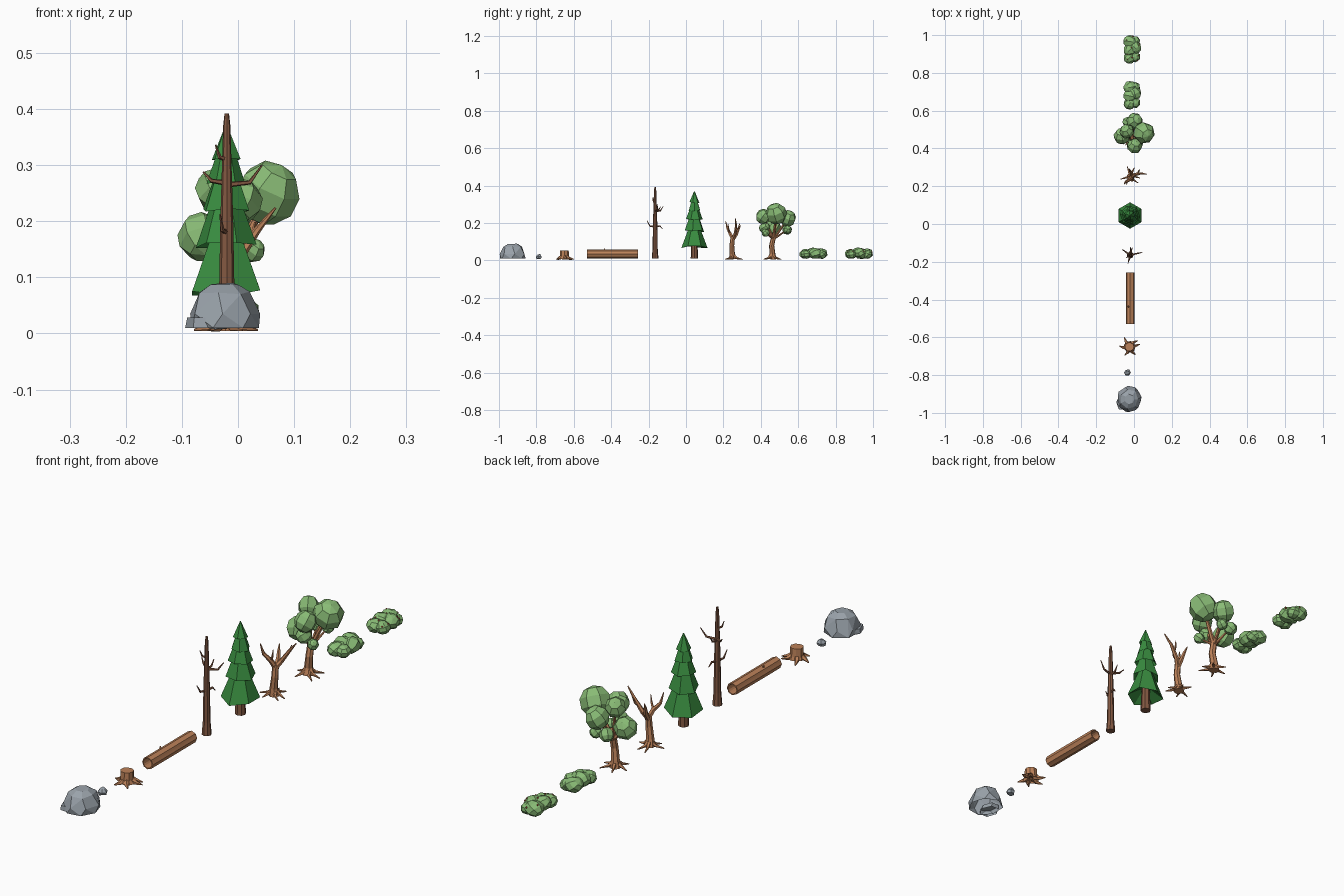
import bpy, bmesh, math, random
from mathutils import Vector, Matrix

if "Cube" in bpy.data.objects:
    bpy.data.objects.remove(bpy.data.objects["Cube"])

random.seed(4)


def mat(name, r, g, b):
    m = bpy.data.materials.new(name)
    m.diffuse_color = (r, g, b, 1)
    m.use_nodes = True
    m.node_tree.nodes["Principled BSDF"].inputs["Base Color"].default_value = m.diffuse_color
    return m


PINE = mat("pine green", 0.04, 0.26, 0.05)
LEAF = mat("leaf green", 0.25, 0.50, 0.18)
BARK = mat("bark brown", 0.50, 0.22, 0.10)
DARK = mat("dark bark", 0.23, 0.10, 0.055)
STONE = mat("stone grey", 0.32, 0.36, 0.40)
BERRY = mat("berry red", 0.45, 0.09, 0.05)


def finish(name, bm, material, open_base=False):
    bmesh.ops.recalc_face_normals(bm, faces=bm.faces)
    if open_base:
        base = [f for f in bm.faces if f.normal.z < -0.95 and f.calc_center_median().z < 0.012]
        bmesh.ops.delete(bm, geom=base, context='FACES')
    me = bpy.data.meshes.new(name)
    bm.to_mesh(me)
    bm.free()
    me.materials.append(material)
    ob = bpy.data.objects.new(name, me)
    bpy.context.collection.objects.link(ob)
    return ob


def tube(bm, path, radii, n=6, flat=False, phase=0.0, jitter=0.0, ridge=0.0, caps=True):
    """Tapered tube along a path; flat keeps all rings perpendicular to the overall direction."""
    path = [Vector(p) for p in path]
    main = (path[-1] - path[0]).normalized()
    ref = Vector((1, 0, 0)) if abs(main.x) < 0.7 else Vector((0, 1, 0))
    rings = []
    for i, p in enumerate(path):
        t = main if flat else (path[min(i + 1, len(path) - 1)] - path[max(i - 1, 0)]).normalized()
        u = (ref - t * ref.dot(t)).normalized()
        v = t.cross(u)
        ring = []
        for k in range(n):
            a = math.tau * k / n + phase
            r = radii[i] * (1 + random.uniform(-jitter, jitter) - ridge * (k % 2))
            ring.append(bm.verts.new(p + (u * math.cos(a) + v * math.sin(a)) * r))
        rings.append(ring)
    for a, b in zip(rings, rings[1:]):
        for k in range(n):
            bm.faces.new((a[k], a[(k + 1) % n], b[(k + 1) % n], b[k]))
    if caps:
        bm.faces.new(rings[0])
        bm.faces.new(rings[-1])
    return rings


def blob(bm, x, y, z, r, squash=1.0):
    """Faceted clump: a coarse sphere tipped at random."""
    m = (Matrix.Translation((x, y, z)) @ Matrix.Diagonal((1, 1, squash, 1))
         @ Matrix.Rotation(random.uniform(0, 6), 4, 'Z') @ Matrix.Rotation(random.uniform(0.2, 1.2), 4, 'X'))
    bmesh.ops.create_uvsphere(bm, u_segments=7, v_segments=5, radius=r, matrix=m)


def roots(bm, x, y, inner, reach, n, top):
    for i in range(n):
        a = math.tau * i / n + random.uniform(-0.25, 0.25)
        b = a + random.uniform(-0.3, 0.3)
        d = reach * random.uniform(0.85, 1.1)
        tube(bm, [(x + inner * 0.4 * math.cos(a), y + inner * 0.4 * math.sin(a), top),
                  (x + inner * 1.3 * math.cos(a), y + inner * 1.3 * math.sin(a), top * 0.5),
                  (x + d * math.cos(b), y + d * math.sin(b), 0.006)],
             [inner * 0.5, inner * 0.32, 0.002], 5)


def rock(bm, x, y, rx, ry, rings, n):
    pts = []
    for z, s in rings:
        off = random.uniform(-0.2, 0.2)
        for k in range(n):
            a = math.tau * k / n + off
            j = random.uniform(0.92, 1.05) * s
            pts.append(bm.verts.new((x + rx * j * math.cos(a), y + ry * j * math.sin(a),
                                     z + random.uniform(-0.003, 0.003) * (s < 0.9))))
    res = bmesh.ops.convex_hull(bm, input=pts)
    junk = [e for e in res["geom_interior"] if isinstance(e, bmesh.types.BMVert)]
    bmesh.ops.delete(bm, geom=junk, context='VERTS')
    bmesh.ops.dissolve_limit(bm, angle_limit=0.2, verts=bm.verts, edges=bm.edges)


# Boulder with a low ledge, and a pebble
bm = bmesh.new()
rock(bm, -0.024, -0.927, 0.066, 0.073, [(0.01, 1.0), (0.035, 0.95), (0.072, 0.73), (0.089, 0.38)], 7)
finish("boulder", bm, STONE, True)
bm = bmesh.new()
rock(bm, -0.060, -0.945, 0.036, 0.045, [(0.01, 1.0), (0.028, 0.92)], 6)
finish("boulder_ledge", bm, STONE, True)
bm = bmesh.new()
rock(bm, -0.035, -0.787, 0.019, 0.018, [(0.01, 0.8), (0.02, 1.0), (0.032, 0.5)], 6)
finish("pebble", bm, STONE)

# Stump with roots
bm = bmesh.new()
tube(bm, [(-0.024, -0.65, 0.008), (-0.024, -0.65, 0.022), (-0.024, -0.65, 0.053)],
     [0.031, 0.025, 0.024], 9, True, jitter=0.05)
roots(bm, -0.024, -0.65, 0.025, 0.055, 6, 0.022)
finish("stump", bm, BARK, True)

# Hollow log with ridged bark and a twig stub
bm = bmesh.new()
ends = [(-0.02, -0.53, 0.035), (-0.02, -0.257, 0.035)]
outer = tube(bm, ends, [0.0235, 0.0235], 16, ridge=0.09, caps=False)
inner = tube(bm, ends, [0.018, 0.018], 16, caps=False)
for o, i in zip(outer, inner):
    for k in range(16):
        bm.faces.new((o[k], o[(k + 1) % 16], i[(k + 1) % 16], i[k]))
tube(bm, [(-0.025, -0.44, 0.05), (-0.032, -0.435, 0.062)], [0.005, 0.003], 5)
finish("hollow_log", bm, BARK)

# Bare pine: straight trunk and short bent branches
bm = bmesh.new()
X, Y = -0.02, -0.165
tube(bm, [(X, Y, 0.01), (X, Y, 0.06), (X, Y, 0.2), (X, Y, 0.37), (X, Y, 0.392)],
     [0.018, 0.014, 0.0115, 0.0065, 0.004], 8, True)
for z, tip in [(0.265, (0.043, -0.15, 0.300)), (0.268, (-0.062, -0.135, 0.288)),
               (0.310, (-0.040, -0.178, 0.336)), (0.262, (-0.018, -0.122, 0.288)),
               (0.180, (-0.032, -0.208, 0.212)), (0.180, (-0.010, -0.125, 0.168))]:
    s, t = Vector((X, Y, z)), Vector(tip)
    mid = s.lerp(t, 0.65)
    mid.z = z + 0.004
    tube(bm, [s, mid, t], [0.0055, 0.004, 0.0015], 5)
finish("bare_pine", bm, DARK)

# Pine: six-sided skirts over a trunk
bm = bmesh.new()
tube(bm, [(-0.021, 0.045, 0.01), (-0.021, 0.045, 0.1), (-0.021, 0.045, 0.3)], [0.02, 0.016, 0.006], 8, True)
finish("pine_trunk", bm, DARK)
bm = bmesh.new()
for i, (z0, z1, r0, r1) in enumerate([(0.07, 0.185, 0.070, 0.026), (0.155, 0.25, 0.055, 0.021),
                                      (0.22, 0.295, 0.045, 0.017), (0.268, 0.335, 0.035, 0.012),
                                      (0.312, 0.37, 0.027, 0.002)]):
    rings = tube(bm, [(-0.021, 0.045, z0 + 0.035), (-0.021, 0.045, z0), (-0.021, 0.045, z1)],
                 [r1 * 0.8, r0, r1], 6, True, phase=math.pi / 6 + (0, 0.35, 0.1, 0.5, 0.2)[i])
    for v in rings[1]:
        v.co.z += random.uniform(-0.005, 0.007)
finish("pine_skirts", bm, PINE)

# Bare twisted tree
bm = bmesh.new()
tube(bm, [(-0.018, 0.25, 0.006), (-0.018, 0.247, 0.035), (-0.012, 0.245, 0.08), (-0.012, 0.25, 0.125)],
     [0.021, 0.015, 0.013, 0.012], 7)
for path in [[(-0.012, 0.25, 0.115), (0.005, 0.262, 0.140), (0.035, 0.268, 0.185), (0.067, 0.264, 0.224)],
             [(-0.012, 0.25, 0.115), (-0.024, 0.235, 0.145), (-0.045, 0.222, 0.170), (-0.052, 0.212, 0.21)],
             [(-0.012, 0.25, 0.11), (-0.015, 0.27, 0.14), (-0.02, 0.28, 0.165), (-0.025, 0.292, 0.188)]]:
    tube(bm, path, [0.011, 0.009, 0.0065, 0.002], 6)
for path in [[(0.018, 0.262, 0.158), (0.025, 0.28, 0.175), (0.03, 0.288, 0.198)],
             [(-0.022, 0.235, 0.147), (-0.01, 0.228, 0.168), (-0.005, 0.225, 0.195)]]:
    tube(bm, path, [0.005, 0.004, 0.0015], 5)
roots(bm, -0.018, 0.25, 0.018, 0.055, 6, 0.024)
finish("bare_tree", bm, BARK)

# Leafy tree: forked trunk and leaf clumps
clumps = [(0.053, 0.482, 0.250, 0.056), (0.003, 0.545, 0.225, 0.043), (-0.064, 0.465, 0.172, 0.043),
          (0.003, 0.413, 0.235, 0.040), (-0.038, 0.49, 0.255, 0.038), (0.027, 0.425, 0.148, 0.021),
          (-0.01, 0.42, 0.175, 0.029), (-0.035, 0.54, 0.165, 0.026), (0.01, 0.543, 0.165, 0.022)]
bm = bmesh.new()
top = Vector((-0.012, 0.468, 0.125))
tube(bm, [(-0.018, 0.46, 0.006), (-0.018, 0.462, 0.035), (-0.012, 0.458, 0.08), top],
     [0.023, 0.016, 0.014, 0.013], 7)
for x, y, z, r in clumps:
    c = Vector((x, y, z))
    mid = top.lerp(c, 0.5) + Vector((0, 0, -0.006))
    w = 0.004 + r * 0.1
    tube(bm, [top - Vector((0, 0, 0.012)), mid, c], [w, w * 0.8, w * 0.4], 6)
roots(bm, -0.018, 0.46, 0.019, 0.055, 6, 0.026)
finish("leafy_tree_trunk", bm, BARK)
bm = bmesh.new()
for x, y, z, r in clumps:
    blob(bm, x, y, z, r * 1.04)
finish("leafy_tree_clumps", bm, LEAF)

# Two bushes, the second with berries
bush = [(-0.018, 0.043, 0.037, 0.036), (0.006, 0.012, 0.037, 0.037), (-0.02, -0.002, 0.042, 0.034),
        (-0.020, -0.042, 0.035, 0.033), (0.008, -0.038, 0.033, 0.030), (0.008, 0.045, 0.031, 0.028)]
for name, cy in [("plain_bush", 0.68), ("berry_bush", 0.923)]:
    bm = bmesh.new()
    for x, dy, z, r in bush:
        blob(bm, x - 0.003, cy + dy, z, r, 0.82)
    finish(name, bm, LEAF)
bm = bmesh.new()
for x, dy, z, r in bush:
    for k in range(2):
        a, e = random.uniform(0, 6.28), random.uniform(0.3, 1.1)
        d = Vector((math.cos(a) * math.cos(e), math.sin(a) * math.cos(e), math.sin(e) * 0.82)) * r * 0.93
        blob(bm, x - 0.003 + d.x, 0.923 + dy + d.y, z + d.z, 0.0035)
finish("berries", bm, BERRY)
